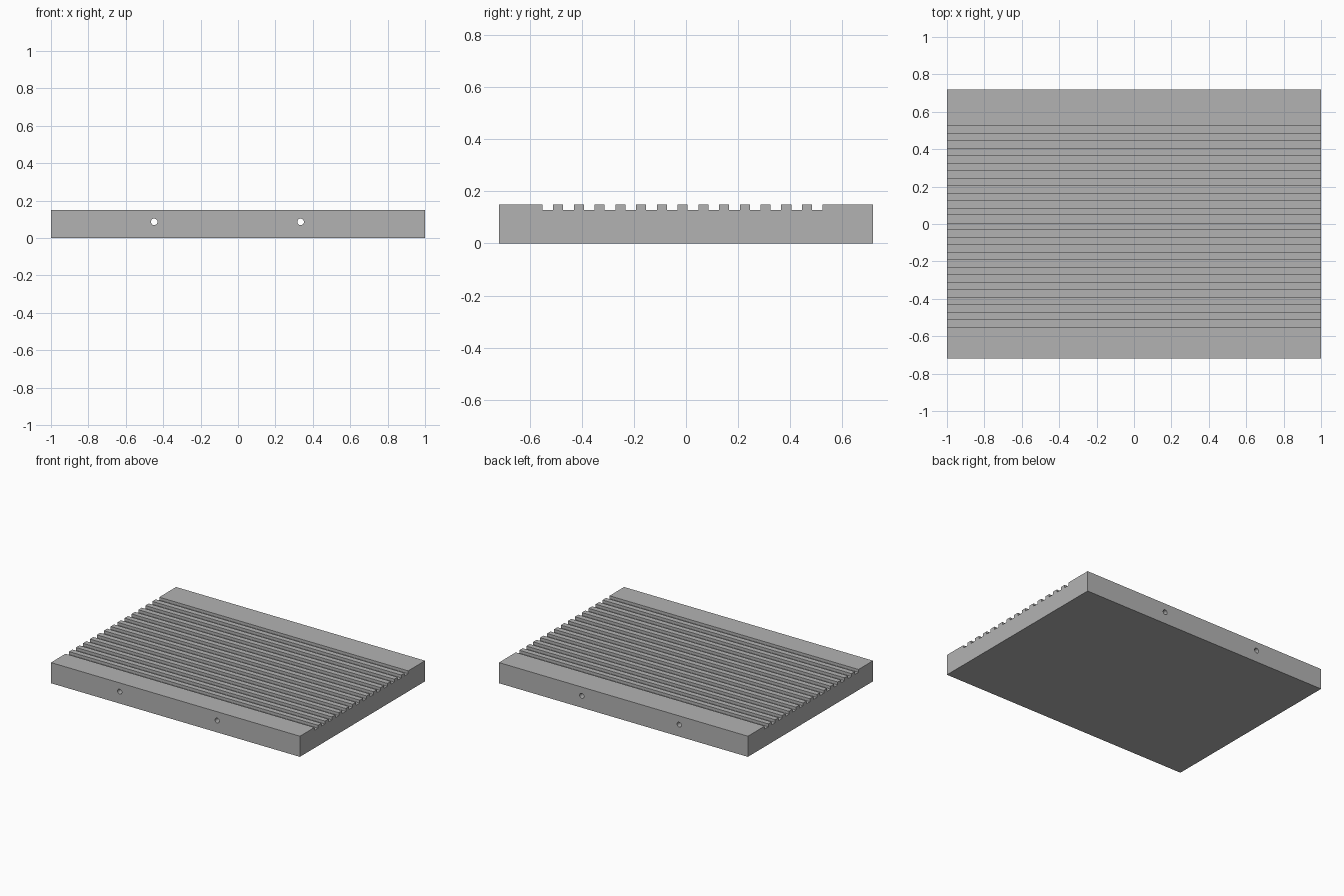
import bpy
import bmesh
import math

if "Cube" in bpy.data.objects:
    bpy.data.objects.remove(bpy.data.objects["Cube"], do_unlink=True)

HALF_X, HALF_Y, HEIGHT = 1.0, 0.718, 0.15
GROOVES, FIRST, PITCH, WIDTH, FLOOR = 14, -0.551, 0.0796, 0.041, 0.129
HOLE_X, HOLE_Z, HOLE_R = (-0.448, 0.335), 0.086, 0.0175

grey = bpy.data.materials.new("grey metal")
grey.use_nodes = True
colour = (0.45, 0.45, 0.45, 1)
grey.diffuse_color = colour
grey.node_tree.nodes["Principled BSDF"].inputs["Base Color"].default_value = colour

# Grooved side profile (y, z), from front to back
profile = [(-HALF_Y, 0), (-HALF_Y, HEIGHT)]
for i in range(GROOVES):
    a = FIRST + i * PITCH
    b = a + WIDTH
    profile += [(a, HEIGHT), (a, FLOOR), (b, FLOOR), (b, HEIGHT)]
profile += [(HALF_Y, HEIGHT), (HALF_Y, 0)]

# Plate: profile extruded along the width
bm = bmesh.new()
face = bm.faces.new([bm.verts.new((-HALF_X, y, z)) for y, z in profile])
extruded = bmesh.ops.extrude_face_region(bm, geom=[face])["geom"]
moved = [v for v in extruded if isinstance(v, bmesh.types.BMVert)]
bmesh.ops.translate(bm, verts=moved, vec=(2 * HALF_X, 0, 0))
bmesh.ops.recalc_face_normals(bm, faces=bm.faces)
mesh = bpy.data.meshes.new("grooved_plate")
bm.to_mesh(mesh)
bm.free()
mesh.materials.append(grey)
plate = bpy.data.objects.new("grooved_plate", mesh)
bpy.context.collection.objects.link(plate)

# Two bores running from front to back
for x in HOLE_X:
    bpy.ops.mesh.primitive_cylinder_add(
        vertices=32, radius=HOLE_R, depth=2 * HALF_Y + 0.2,
        location=(x, 0, HOLE_Z), rotation=(math.pi / 2, 0, 0))
    cutter = bpy.context.object
    cutter.name = "bore_cutter"
    cutter.hide_render = True
    cutter.data.materials.append(grey)
    cut = plate.modifiers.new("bore", "BOOLEAN")
    cut.operation = "DIFFERENCE"
    cut.solver = "EXACT"
    cut.object = cutter
    bpy.ops.object.select_all(action="DESELECT")
    bpy.context.view_layer.objects.active = plate
    plate.select_set(True)
    bpy.ops.object.modifier_apply(modifier=cut.name)
    bpy.data.objects.remove(cutter, do_unlink=True)

bpy.ops.object.shade_smooth_by_angle(angle=math.radians(30))
